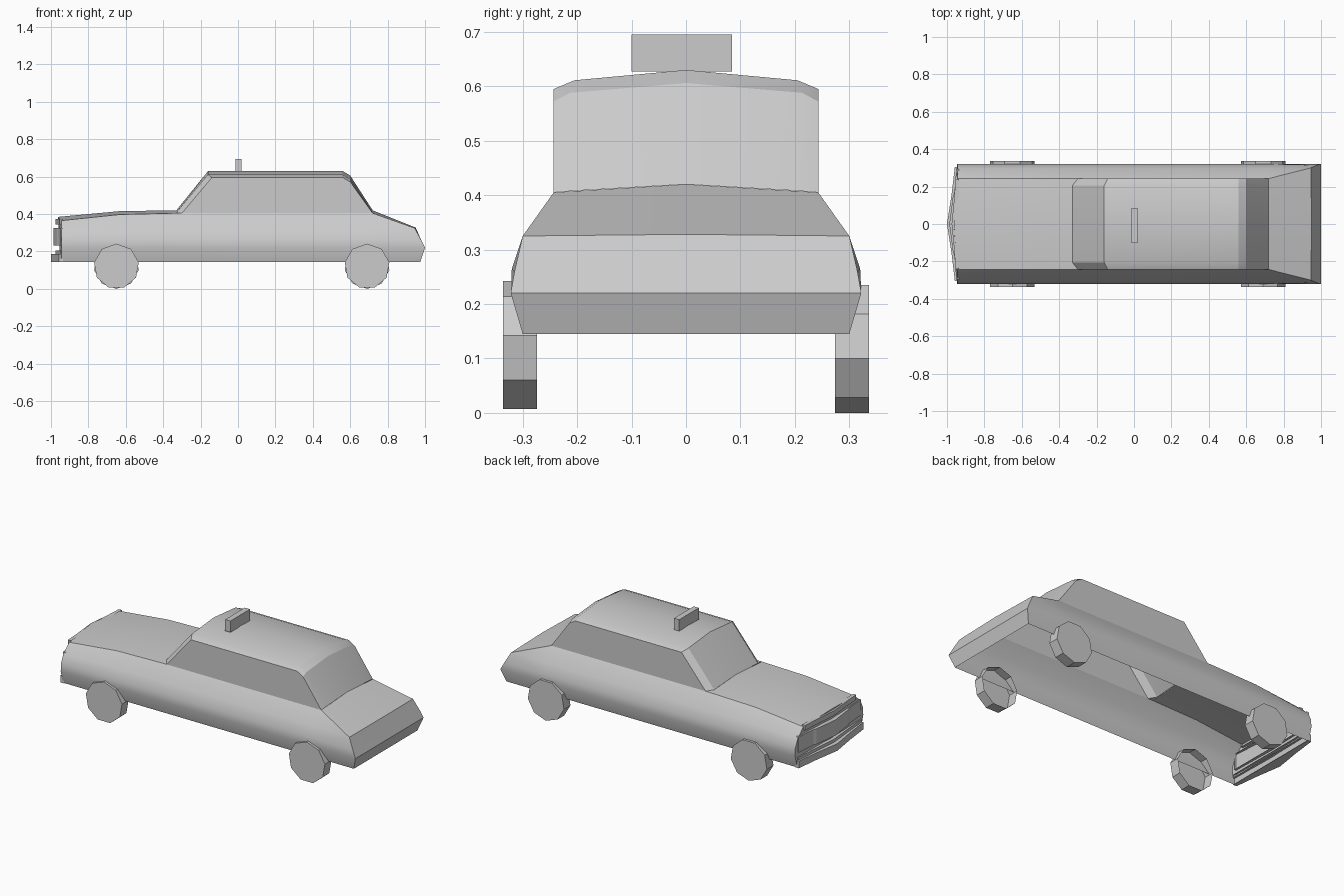
import bpy, bmesh, math
from mathutils import Matrix

if "Cube" in bpy.data.objects:
    bpy.data.objects.remove(bpy.data.objects["Cube"])


def finish(name, bm, mirror=False, smooth=None):
    bmesh.ops.remove_doubles(bm, verts=bm.verts, dist=0.0005)
    bmesh.ops.recalc_face_normals(bm, faces=bm.faces)
    me = bpy.data.meshes.new(name)
    bm.to_mesh(me)
    bm.free()
    ob = bpy.data.objects.new(name, me)
    bpy.context.collection.objects.link(ob)
    bpy.ops.object.select_all(action='DESELECT')
    ob.select_set(True)
    bpy.context.view_layer.objects.active = ob
    if smooth:
        bpy.ops.object.shade_smooth_by_angle(angle=math.radians(smooth))
    if mirror:
        m = ob.modifiers.new("Mirror", 'MIRROR')
        m.use_axis = (False, True, False)
        m.merge_threshold = 0.001
    return ob


def skin(bm, rows, skip=()):
    """Quads between successive rows of points; skip holds (row, column)."""
    vs = [[bm.verts.new(p) for p in r] for r in rows]
    for i in range(len(vs) - 1):
        for j in range(len(vs[0]) - 1):
            if (i, j) not in skip:
                q = [vs[i][j], vs[i + 1][j], vs[i + 1][j + 1], vs[i][j + 1]]
                if len({tuple(v.co) for v in q}) > 2:
                    bm.faces.new(q)
    return vs


# Body shell: half sections from sill to centre line, nose to tail, open underneath
def section(x, edge_z, mid_z, mid_x=None, shoulder_z=0.325):
    return [(x, .30, .145), (x, .322, .22), (x, .32, .265), (x, .297, shoulder_z),
            (x, .243, edge_z), (x if mid_x is None else mid_x, 0, mid_z)]


tail = [(.975, .30, .145), (1.0, .322, .22), (.98, .315, .26), (.945, .30, .325),
        (.945, .30, .325), (.95, 0, .328)]
bm = bmesh.new()
rows = [section(-.945, .365, .385, -.963, .315), section(-.63, .398, .416),
        section(-.33, .405, .42), section(.72, .405, .42), tail]
vs = skin(bm, rows, skip={(2, 4)})
bm.faces.new(vs[0] + [bm.verts.new((-.95, 0, .145))])
# rear panel
skin(bm, [[tail[4], tail[5]], [tail[2], (.98, 0, .26)], [tail[1], (1.0, 0, .22)],
          [tail[0], (.975, 0, .145)]])
bm.faces.new([bm.verts.new(tail[k]) for k in (2, 3, 4)]) if tail[3] != tail[4] else None
finish("body", bm, True, 40)

# Cabin: windscreen, roof and rear window strip, plus flat side windows
bm = bmesh.new()
vs = skin(bm, [
    [(-.30, .243, .405), (-.33, .205, .408), (-.33, 0, .42)],
    [(-.14, .243, .595), (-.16, .205, .611), (-.16, 0, .63)],
    [(.56, .243, .595), (.56, .205, .611), (.56, 0, .63)],
    [(.60, .243, .572), (.60, .213, .588), (.60, 0, .606)],
    [(.72, .243, .405), (.72, .205, .408), (.72, 0, .42)]])
bm.faces.new([r[0] for r in vs])
bm.faces.new([vs[0][0], vs[0][1], bm.verts.new((-.33, .243, .405))])
finish("cabin", bm, True, 25)


# Front bars: bowed outline seen from above, extruded upwards
def bar(name, line, z0, z1, back=-.935):
    bm = bmesh.new()
    front = [(x, y) for x, y in line]
    rear = [(back, y) for x, y in line]
    skin(bm, [[(x, y, z0) for x, y in rear], [(x, y, z0) for x, y in front],
              [(x, y, z1) for x, y in front], [(x, y, z1) for x, y in rear]])
    y = line[0][1]
    bm.faces.new([bm.verts.new(p) for p in
                  [(back, y, z0), (line[0][0], y, z0), (line[0][0], y, z1), (back, y, z1)]])
    finish(name, bm, True)


bar("bumper", [(-.958, .305), (-.975, .16), (-1.0, 0)], .145, .187)
bar("bumper_top", [(-.95, .30), (-.96, .16), (-.975, 0)], .187, .205)
bar("grille", [(-.95, .295), (-.96, .17), (-.968, .15), (-.987, 0)], .232, .325)
bar("hood_lip", [(-.955, .24), (-.96, .15), (-.975, 0)], .345, .375)

# Wheels: octagonal, open on the inner side
for x, end in ((-.65, "front"), (.69, "rear")):
    for s, side in ((-1, "right"), (1, "left")):
        bm = bmesh.new()
        bmesh.ops.create_cone(bm, cap_ends=True, segments=9, radius1=.121,
                              radius2=.121, depth=.062)
        inner = [f for f in bm.faces if f.normal.z < -.9]
        bmesh.ops.delete(bm, geom=inner, context='FACES_ONLY')
        bm.transform(Matrix.Translation((x, s * .305, .121)) @
                     Matrix.Rotation(-s * math.pi / 2, 4, 'X'))
        finish(f"{end}_{side}_wheel", bm)

# Roof sign
bm = bmesh.new()
bmesh.ops.create_cube(bm, size=1, matrix=Matrix.Translation((.003, -.008, .661)) @
                      Matrix.Diagonal((.034, .185, .068, 1)))
finish("roof_sign", bm)
